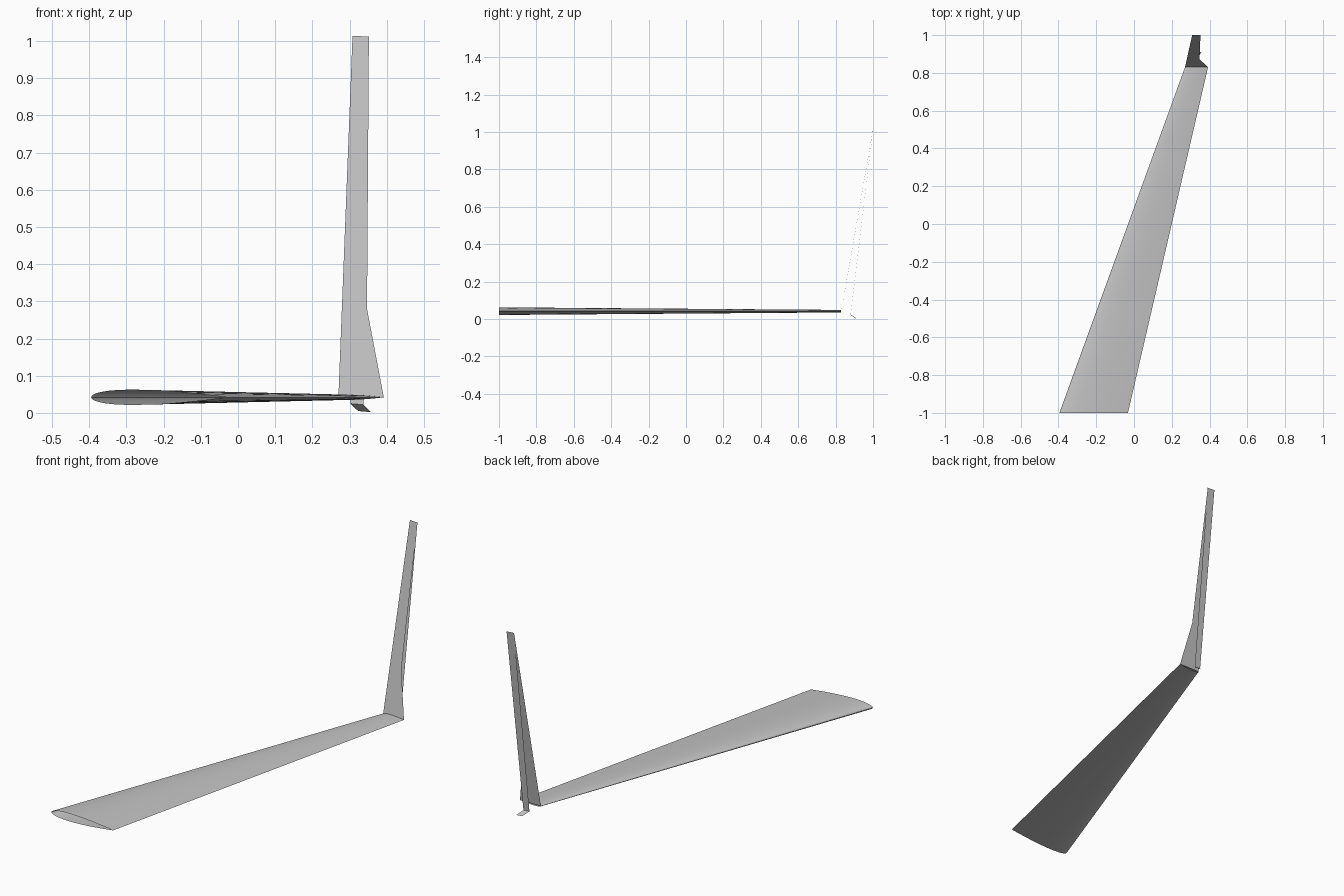
import bpy
import math
from mathutils import Vector

cube = bpy.data.objects.get("Cube")
if cube:
    bpy.data.objects.remove(cube, do_unlink=True)

grey = bpy.data.materials.new("light_grey")
grey.use_nodes = True
colour = (0.55, 0.55, 0.55, 1)
grey.diffuse_color = colour
grey.node_tree.nodes["Principled BSDF"].inputs["Base Color"].default_value = colour


def add_part(name, verts, faces, smooth=False):
    mesh = bpy.data.meshes.new(name)
    mesh.from_pydata(verts, [], faces)
    mesh.materials.append(grey)
    mesh.update()
    obj = bpy.data.objects.new(name, mesh)
    bpy.context.collection.objects.link(obj)
    if smooth:
        bpy.ops.object.select_all(action="DESELECT")
        obj.select_set(True)
        bpy.context.view_layer.objects.active = obj
        bpy.ops.object.shade_smooth_by_angle(angle=math.radians(40))
    return obj


# Symmetric aerofoil section, running trailing edge -> top -> nose -> underside
STEPS = 20
WING_Z = 0.042


def half_thickness(t):
    return 5 * (0.2969 * math.sqrt(t) - 0.126 * t - 0.3516 * t**2
                + 0.2843 * t**3 - 0.1036 * t**4)


def section(lead, trail, y, thick):
    points = []
    for i in range(2 * STEPS):
        angle = math.pi * i / STEPS
        t = (1 + math.cos(angle)) / 2
        side = 1 if i <= STEPS else -1
        z = WING_Z + side * thick * half_thickness(t) if i else WING_Z
        points.append(Vector((lead + t * (trail - lead), y, z)))
    return points


# Wing: open tapered loft from root to tip
root = section(-0.395, -0.032, -1.0, 0.041)
tip = section(0.27, 0.392, 0.83, 0.0135)
n = len(root)
loft = [(i, (i + 1) % n, n + (i + 1) % n, n + i) for i in range(n)]
add_part("wing", root + tip, loft, smooth=True)

# Winglet inner sheet: leading edge straight, trailing edge kinked near the base
base_lead = Vector((0.27, 0.83, WING_Z))
base_trail = Vector((0.392, 0.83, WING_Z))
top_lead = Vector((0.308, 1.0, 1.014))
top_trail = Vector((0.352, 1.0, 1.012))
kink = Vector((0.347, 0.872, 0.28))
kink_lead = base_lead.lerp(top_lead, 0.245)
add_part("winglet_inner_sheet",
         [base_lead, base_trail, kink, top_trail, top_lead, kink_lead],
         [(0, 1, 2, 5), (5, 2, 3, 4)])

# Winglet outer sheet: narrow strip meeting the inner sheet at the top
low_lead = Vector((0.302, 0.88, 0.025))
low_trail = Vector((0.337, 0.88, 0.022))
add_part("winglet_outer_sheet",
         [low_trail, low_lead, top_lead, top_trail], [(0, 1, 2, 3)])

# Small flap folded outward under the outer sheet
flap_offset = Vector((0.021, 0.03, -0.02))
add_part("winglet_foot",
         [low_lead, low_trail, low_trail + flap_offset, low_lead + flap_offset],
         [(0, 1, 2, 3)])
